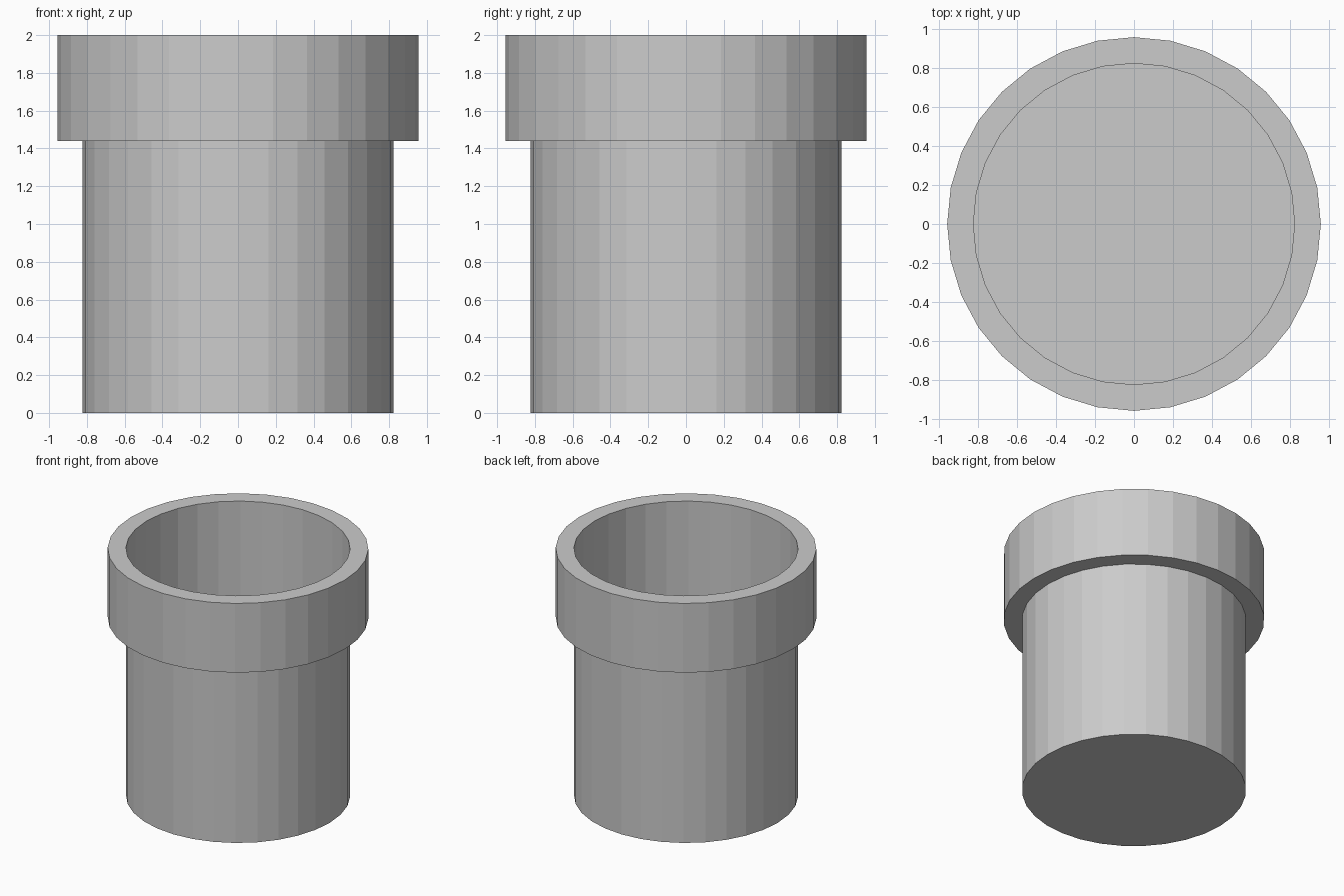
import bpy, bmesh, math

cube = bpy.data.objects.get("Cube")
if cube:
    bpy.data.objects.remove(cube, do_unlink=True)

SIDES = 32
R_PIPE, R_COLLAR = 0.822, 0.956
Z_COLLAR, Z_TOP = 1.44, 2.0

# Single grey material
grey = bpy.data.materials.new("light_grey")
grey.use_nodes = True
colour = (0.6, 0.6, 0.6, 1)
grey.diffuse_color = colour
grey.node_tree.nodes["Principled BSDF"].inputs["Base Color"].default_value = colour


def lathe(name, profile, closed=False, cap=False):
    """Revolve (radius, z) points into a flat-shaded object."""
    bm = bmesh.new()
    angles = [2 * math.pi * i / SIDES for i in range(SIDES)]
    rings = [[bm.verts.new((r * math.cos(a), r * math.sin(a), z)) for a in angles]
             for r, z in profile]
    pairs = list(zip(rings, rings[1:]))
    if closed:
        pairs.append((rings[-1], rings[0]))
    for low, high in pairs:
        for i in range(SIDES):
            j = (i + 1) % SIDES
            bm.faces.new((low[i], low[j], high[j], high[i]))
    if cap:
        bm.faces.new(rings[0][::-1])
    mesh = bpy.data.meshes.new(name)
    bm.to_mesh(mesh)
    bm.free()
    mesh.materials.append(grey)
    obj = bpy.data.objects.new(name, mesh)
    bpy.context.collection.objects.link(obj)
    return obj


# Thin-walled pipe with a closed bottom
lathe("pipe_body", [(R_PIPE, 0), (R_PIPE, Z_COLLAR)], cap=True)

# Thick collar ring around the open mouth
lathe("pipe_collar", [(R_PIPE, Z_COLLAR), (R_COLLAR, Z_COLLAR),
                      (R_COLLAR, Z_TOP), (R_PIPE, Z_TOP)], closed=True)
